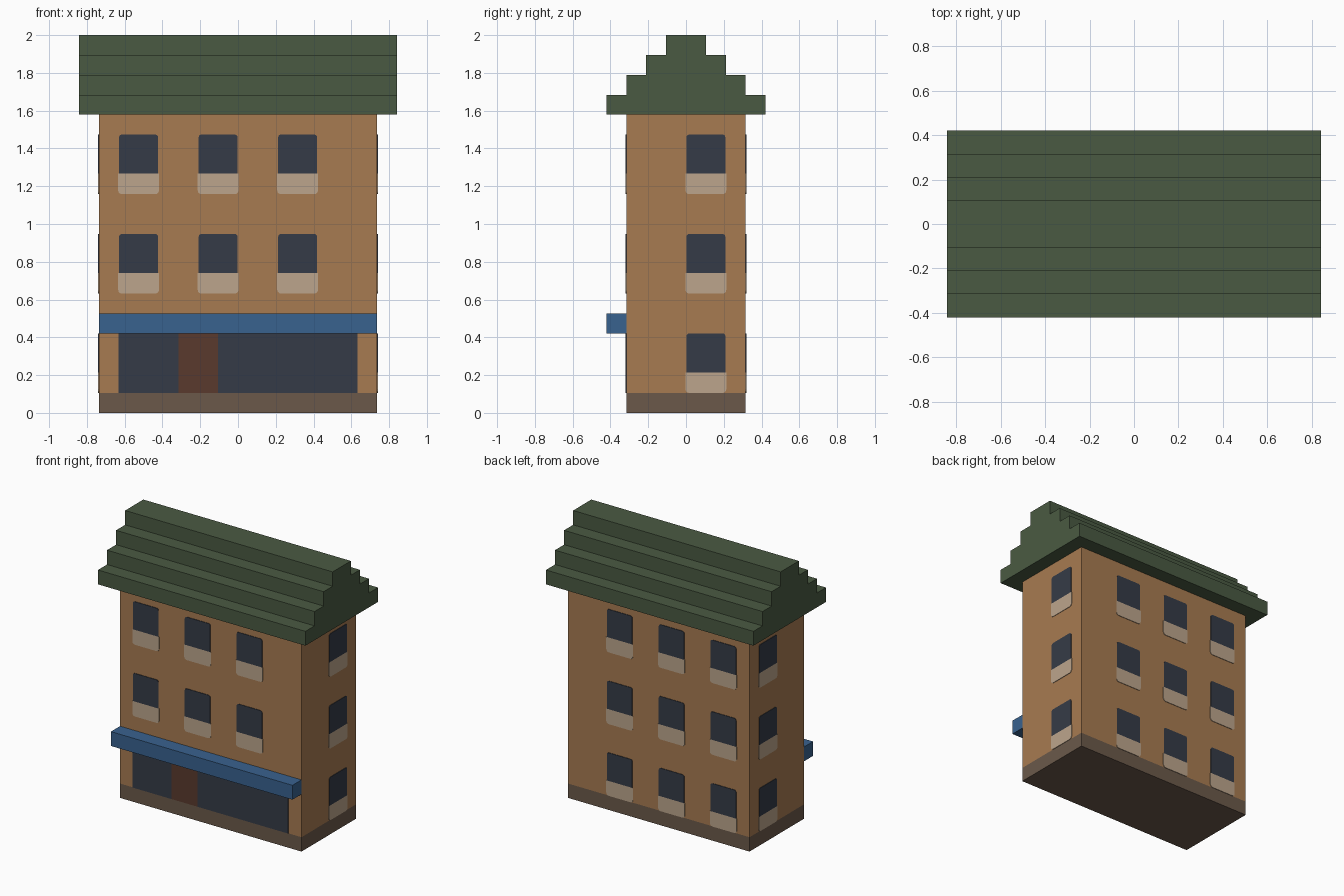
import bpy, bmesh, math

U = 2 / 19          # building module
PLATE = 0.004       # thickness of glass, sill and door plates

old = bpy.data.objects.get("Cube")
if old:
    bpy.data.objects.remove(old, do_unlink=True)


def material(name, rgb):
    lin = [((c / 255 + 0.055) / 1.055) ** 2.4 for c in rgb] + [1]
    m = bpy.data.materials.new(name)
    m.use_nodes = True
    m.diffuse_color = lin
    node = next(n for n in m.node_tree.nodes if n.type == 'BSDF_PRINCIPLED')
    node.inputs["Base Color"].default_value = lin
    return m


WALL = material("tan wall", (167, 123, 81))
BASE = material("brown plinth", (107, 89, 74))
ROOF = material("green roof", (74, 90, 66))
AWNING = material("blue awning", (57, 98, 143))
GLASS = material("dark glass", (53, 59, 71))
SILL = material("pale sill", (188, 165, 140))
DOOR = material("dark red door", (90, 58, 45))


def prism(name, points, offset, mat):
    """Polygon of 3D points extruded along the offset vector."""
    bm = bmesh.new()
    face = bm.faces.new([bm.verts.new(p) for p in points])
    grown = bmesh.ops.extrude_face_region(bm, geom=[face], use_keep_orig=True)
    verts = [g for g in grown["geom"] if isinstance(g, bmesh.types.BMVert)]
    bmesh.ops.translate(bm, verts=verts, vec=offset)
    bmesh.ops.recalc_face_normals(bm, faces=bm.faces)
    mesh = bpy.data.meshes.new(name)
    bm.to_mesh(mesh)
    bm.free()
    mesh.materials.append(mat)
    obj = bpy.data.objects.new(name, mesh)
    bpy.context.collection.objects.link(obj)
    return obj


def box(name, x, y, z, mat):
    """Box from ranges given in modules."""
    pts = [(a * U, b * U, z[0] * U) for a, b in
           ((x[0], y[0]), (x[1], y[0]), (x[1], y[1]), (x[0], y[1]))]
    return prism(name, pts, (0, 0, (z[1] - z[0]) * U), mat)


# Each side maps a position along the wall to a wall point, plus its outward direction
SIDES = {
    "front": (lambda s, z: (s, -3 * U, z), (0, -PLATE, 0)),
    "back": (lambda s, z: (s, 3 * U, z), (0, PLATE, 0)),
    "left": (lambda s, z: (7 * U, s, z), (PLATE, 0, 0)),
    "right": (lambda s, z: (-7 * U, s, z), (-PLATE, 0, 0)),
}


def plate(name, side, s0, s1, z0, z1, mat, round_top=0, round_bottom=0):
    """Thin wall plate, with optionally rounded upper or lower corners."""
    place, out = SIDES[side]
    outline = []
    corners = ((s1, z1, -1, -1, round_top), (s0, z1, 1, -1, round_top),
               (s0, z0, 1, 1, round_bottom), (s1, z0, -1, 1, round_bottom))
    for i, (s, z, ds, dz, r) in enumerate(corners):
        if not r:
            outline.append((s, z))
            continue
        for k in range(4):
            a = math.pi / 2 * (i + k / 3)
            outline.append((s + ds * r + r * math.cos(a), z + dz * r + r * math.sin(a)))
    return prism(name, [place(s, z) for s, z in outline], out, mat)


def window(side, start, floor):
    """Two modules wide, three high: glass over a slightly wider sill panel."""
    s, z = start * U, floor * U
    label = f"{side}_{start}_{floor}"
    plate(f"window_glass_{label}", side, s + 0.002, s + 2 * U - 0.002,
          z + 1.04 * U, z + 3 * U, GLASS, round_top=0.015)
    plate(f"window_sill_{label}", side, s - 0.003, s + 2 * U + 0.003,
          z, z + 1.04 * U, SILL, round_bottom=0.02)


# Plinth, walls and awning
box("plinth", (-7, 7), (-3, 3), (0, 1), BASE)
box("walls", (-7, 7), (-3, 3), (1, 15), WALL)
box("awning", (-7, 7), (-4, -3), (4, 5), AWNING)

# Stepped roof, one profile run along the length
half = []
for step in range(4):
    half += [(4 - step, 15 + step), (4 - step, 16 + step)]
profile = half + [(-y, z) for y, z in reversed(half)]
prism("stepped_roof", [(-8 * U, y * U, z * U) for y, z in profile], (16 * U, 0, 0), ROOF)

# Shop front with a door between the two panes
for name, a, b, mat in (("shop_window_small", -6, -3, GLASS),
                        ("shop_door", -3, -1, DOOR),
                        ("shop_window_large", -1, 6, GLASS)):
    plate(name, "front", a * U, b * U, U, 4 * U, mat)

# Windows on every side
for floor in (1, 6, 11):
    for start in (-6, -2, 2):
        window("back", start, floor)
        if floor > 1:
            window("front", start, floor)
    for side in ("left", "right"):
        window(side, 0, floor)
